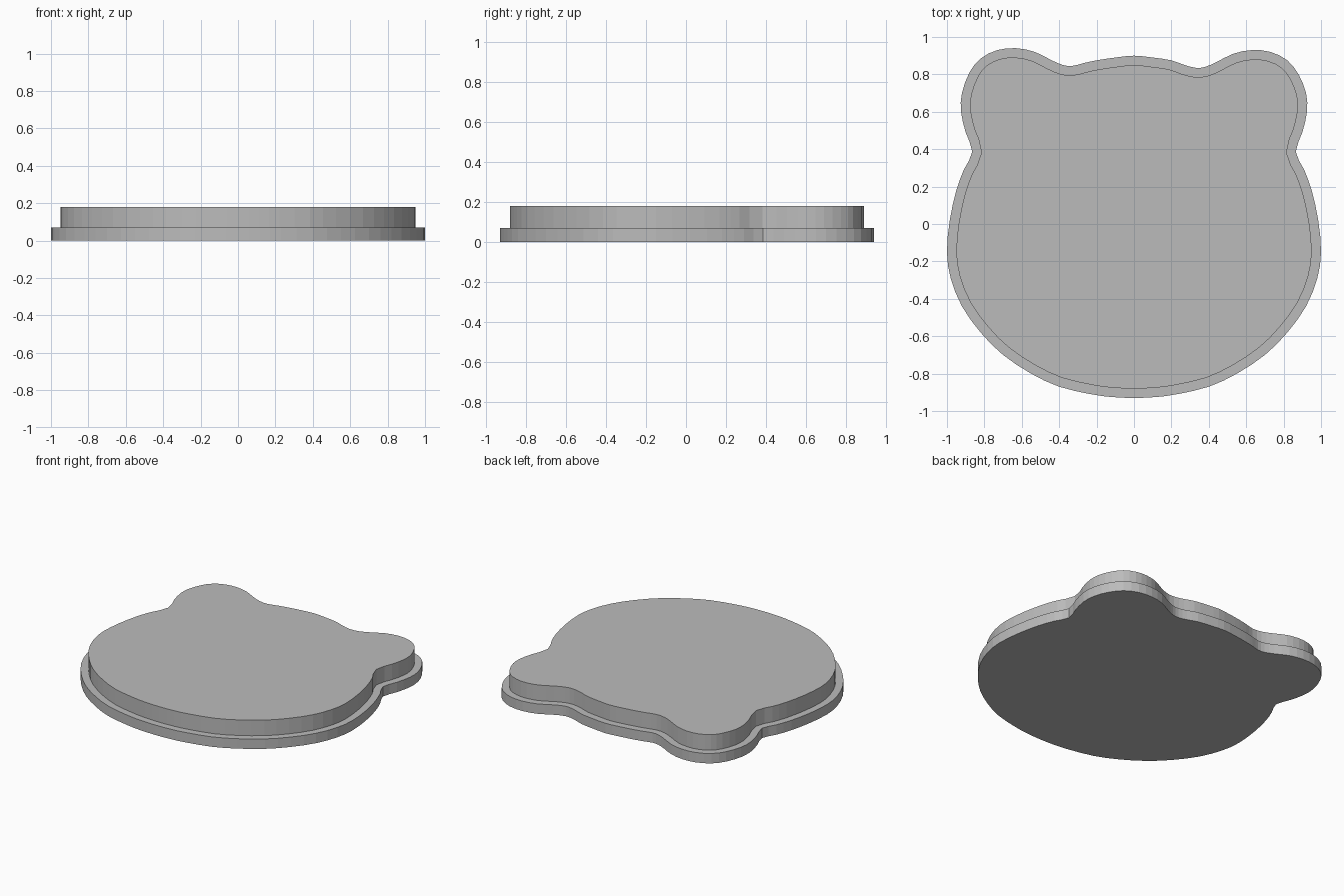
import bpy, bmesh
from mathutils import Vector

cube = bpy.data.objects.get("Cube")
if cube:
    bpy.data.objects.remove(cube, do_unlink=True)

RIM_HEIGHT, TOP_HEIGHT, LEDGE = 0.07, 0.18, 0.05
STEPS = 2

# Half outline, from the chin round the cheek and ear to the crown
HALF = [(0, -.93), (.12, -.925), (.23, -.91), (.4, -.87), (.55, -.8),
        (.7, -.7), (.82, -.58), (.92, -.44), (.98, -.29), (1, -.15),
        (.985, .02), (.95, .18), (.91, .29), (.865, .385), (.9, .49),
        (.925, .6), (.92, .7), (.88, .8), (.82, .875), (.73, .92),
        (.63, .93), (.53, .91), (.44, .865), (.38, .84), (.33, .835),
        (.27, .85), (.2, .875), (.1, .89), (0, .9)]


def mirrored_point(x, y):
    # The right ear sits very slightly higher
    return Vector((-x, y + (0.01 if x > .25 and y > .7 else 0)))


def smooth_loop(points):
    """Closed Catmull-Rom curve through the points."""
    result = []
    n = len(points)
    for i in range(n):
        a, b, c, d = (points[(i + k) % n] for k in (-1, 0, 1, 2))
        for s in range(STEPS):
            t = s / STEPS
            result.append((2 * b + (c - a) * t + (2 * a - 5 * b + 4 * c - d) * t ** 2
                           + (3 * b - a - 3 * c + d) * t ** 3) / 2)
    return result


def inset_loop(points, distance):
    """Move a counter-clockwise loop inwards along its normals."""
    result = []
    for i, p in enumerate(points):
        tangent = (points[(i + 1) % len(points)] - points[i - 1]).normalized()
        result.append(p + Vector((-tangent.y, tangent.x)) * distance)
    return result


outer = smooth_loop([Vector(p) for p in HALF]
                    + [mirrored_point(*p) for p in HALF[-2:0:-1]])
inner = inset_loop(outer, LEDGE)

# Stack of rings: base, rim, ledge and raised top
bm = bmesh.new()
levels = [(outer, 0), (outer, RIM_HEIGHT), (inner, RIM_HEIGHT), (inner, TOP_HEIGHT)]
rings = [[bm.verts.new((p.x, p.y, z)) for p in loop] for loop, z in levels]
for low, high in zip(rings, rings[1:]):
    for i in range(len(low)):
        j = (i + 1) % len(low)
        bm.faces.new((low[i], low[j], high[j], high[i]))
bm.faces.new(rings[0][::-1])
bm.faces.new(rings[-1])
mesh = bpy.data.meshes.new("stepped_plate")
bm.to_mesh(mesh)
bm.free()

# Plain grey material
grey = bpy.data.materials.new("plain_grey")
grey.use_nodes = True
colour = (0.5, 0.5, 0.5, 1)
grey.diffuse_color = colour
grey.node_tree.nodes["Principled BSDF"].inputs["Base Color"].default_value = colour
mesh.materials.append(grey)

plate = bpy.data.objects.new("stepped_plate", mesh)
bpy.context.collection.objects.link(plate)
